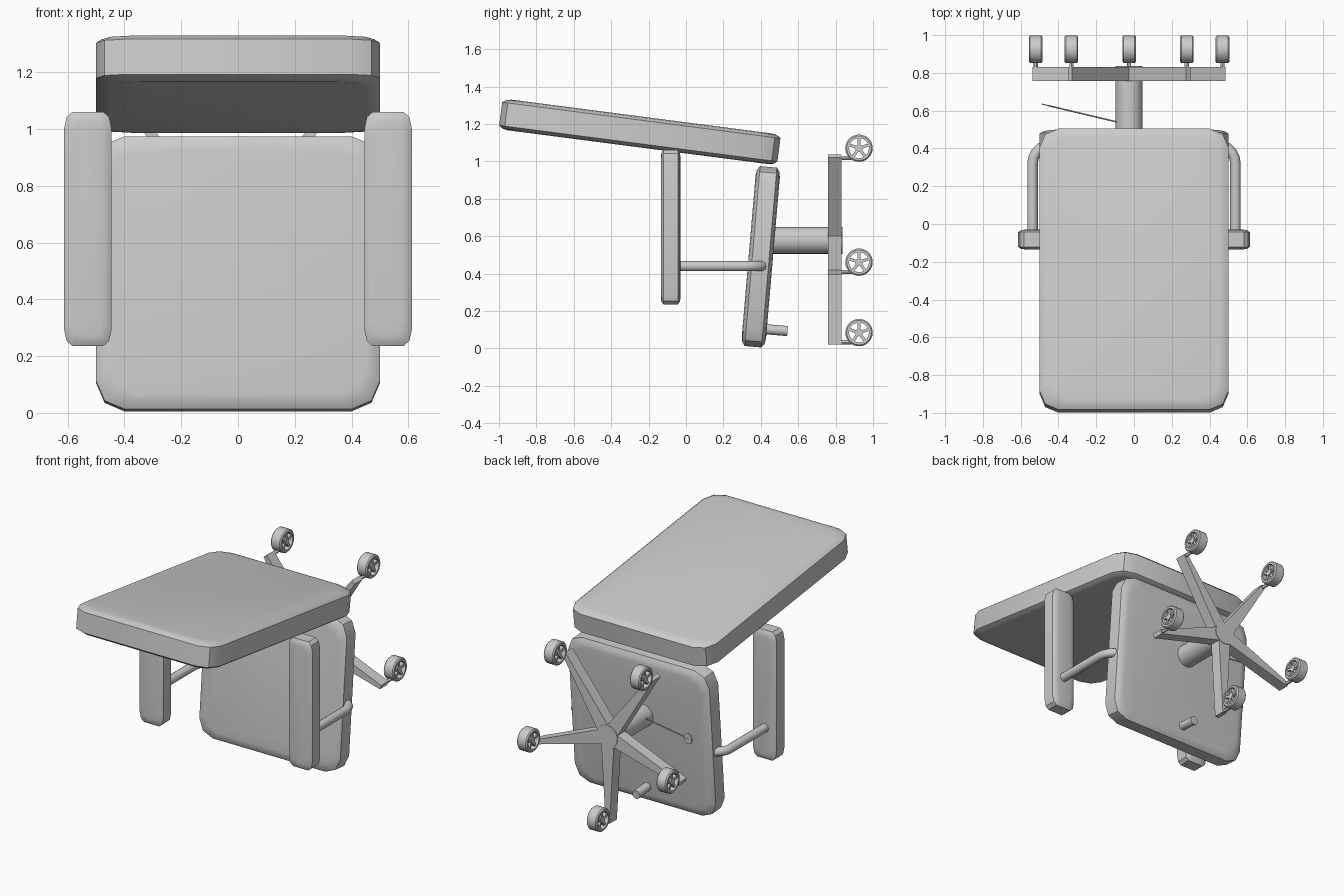
import bpy, bmesh
from math import sin, cos, pi, radians
from mathutils import Matrix, Vector

if "Cube" in bpy.data.objects:
    bpy.data.objects.remove(bpy.data.objects["Cube"])

CX, CZ = -0.026, 0.578          # column centre


def finish(name, bm, smooth=30):
    bmesh.ops.recalc_face_normals(bm, faces=bm.faces)
    me = bpy.data.meshes.new(name)
    bm.to_mesh(me)
    bm.free()
    ob = bpy.data.objects.new(name, me)
    bpy.context.collection.objects.link(ob)
    bpy.ops.object.select_all(action='DESELECT')
    ob.select_set(True)
    bpy.context.view_layer.objects.active = ob
    if smooth:
        bpy.ops.object.shade_smooth_by_angle(angle=radians(smooth))
    return ob


def pad(name, w, l, t, corner, edge, loc, tilt):
    """Cushion: chamfered outline in XZ, stacked through Y with bevelled rims."""
    bm = bmesh.new()
    rings = []
    for y, d in ((-t/2, edge*2.5), (-t/2 + edge*.25, edge), (-t/2 + edge, 0),
                 (t/2 - edge, 0), (t/2 - edge*.25, edge), (t/2, edge*2.5)):
        a, b = w/2 - d, l/2 - d
        cx, cz = corner
        q = [(a, b - cz), (a - cx*.3, b - cz*.3), (a - cx, b)]
        pts = q + [(-x, z) for x, z in reversed(q)]
        pts += [(-x, -z) for x, z in pts]
        rings.append([bm.verts.new((x, y, z)) for x, z in pts])
    n = len(rings[0])
    for r, s in zip(rings, rings[1:]):
        for i in range(n):
            bm.faces.new((r[i], r[(i+1) % n], s[(i+1) % n], s[i]))
    bm.faces.new(rings[0])
    bm.faces.new(rings[-1])
    ob = finish(name, bm)
    ob.location = loc
    ob.rotation_euler.x = radians(tilt)
    return ob


def add_rod(bm, p, q, r, sides):
    p, q = Vector(p), Vector(q)
    m = Matrix.Translation((p+q)/2) @ (q-p).to_track_quat('Z', 'Y').to_matrix().to_4x4()
    bmesh.ops.create_cone(bm, cap_ends=True, segments=sides, radius1=r, radius2=r,
                          depth=(q-p).length, matrix=m)


def rod(name, p, q, r, sides=24):
    bm = bmesh.new()
    add_rod(bm, p, q, r, sides)
    return finish(name, bm)


# cushions
pad("seat", 1.0, 0.965, 0.13, (.1, .1), .02, (0, .40, .49), -4.9)
pad("backrest", 1.0, 1.50, 0.165, (.1, .1), .02, (0, -.247, 1.158), 82.6)

# armrests and their bent support tubes
for side, s in (("left", -1), ("right", 1)):
    pad(side + "_armrest", .168, .825, .105, (.03, .06), .014, (s*.529, -.082, .648), 0)
    path = [(.537, -.06), (.537, .32)]
    path += [(.437 + .1*cos(a), .32 + .1*sin(a)) for a in (pi/10*i for i in range(1, 6))]
    cu = bpy.data.curves.new(side + "_arm_tube", 'CURVE')
    cu.dimensions = '3D'
    cu.bevel_depth = .028
    cu.bevel_resolution = 3
    cu.use_fill_caps = True
    sp = cu.splines.new('POLY')
    sp.points.add(len(path) - 1)
    for p, (x, y) in zip(sp.points, path):
        p.co = (s*x, y, .44, 1)
    bpy.context.collection.objects.link(bpy.data.objects.new(side + "_arm_tube", cu))

# column, tilt knob and lever with paddle
rod("column", (CX, .45, CZ), (CX, .836, CZ), .072)
rod("knob", (CX, .40, .105), (CX, .543, .093), .027)
a, b = Vector((CX, .525, .6)), Vector((-.455, .627, .6))
rod("lever", a, b, .004, 8)
nrm = (b - a).cross(Vector((0, 0, 1))).normalized()
tip = Vector((-.455, .627, .6))
rod("lever_paddle", tip - nrm*.003, tip + nrm*.003, .034, 24)

# five-legged star base
angles = [-pi/2 + i*2*pi/5 for i in range(5)]
tips = [Vector((CX + .52*cos(t), 0, CZ + .545*sin(t))) for t in angles]
bm = bmesh.new()
ring = []
for t, p in zip(angles, tips):
    side = Vector((-sin(t), 0, cos(t)))*.014
    out = Vector((cos(t), 0, sin(t)))*.012
    inner = Vector((CX + .075*cos(t + pi/5), 0, CZ + .075*sin(t + pi/5)))
    ring += [p + out - side, p + out + side, inner]
lo = [bm.verts.new(p + Vector((0, .758, 0))) for p in ring]
hi = [bm.verts.new(p + Vector((0, .832, 0))) for p in ring]
for i in range(15):
    j = (i + 1) % 15
    bm.faces.new((lo[i], lo[j], hi[j], hi[i]))
bm.faces.new(lo)
bm.faces.new(hi)
finish("star_base", bm, 0)

# caster wheel: spun tyre, hub, five spokes
bm = bmesh.new()
prof = [(-.036, .053), (-.036, .066), (-.029, .073), (.029, .073), (.036, .066), (.036, .053)]
N = 28
vs = [[bm.verts.new((x, r*cos(2*pi*k/N), r*sin(2*pi*k/N))) for x, r in prof] for k in range(N)]
for k in range(N):
    u, v = vs[k], vs[(k+1) % N]
    for i in range(6):
        j = (i + 1) % 6
        bm.faces.new((u[i], u[j], v[j], v[i]))
add_rod(bm, (-.032, 0, 0), (.032, 0, 0), .02, 16)
for k in range(5):
    m = (Matrix.Rotation(2*pi*k/5, 4, 'X') @ Matrix.Translation((0, 0, .035))
         @ Matrix.Diagonal((.056, .016, .042, 1)))
    bmesh.ops.create_cube(bm, size=1, matrix=m)
wheel = finish("caster_wheel_1", bm)
for i, p in enumerate(tips):
    ob = wheel if i == 0 else wheel.copy()
    if i:
        ob.name = f"caster_wheel_{i+1}"
        bpy.context.collection.objects.link(ob)
    ob.location = (p.x, .925, p.z + .052)
    rod(f"caster_stem_{i+1}", (p.x, .76, p.z), (p.x, .885, p.z), .011, 12)
